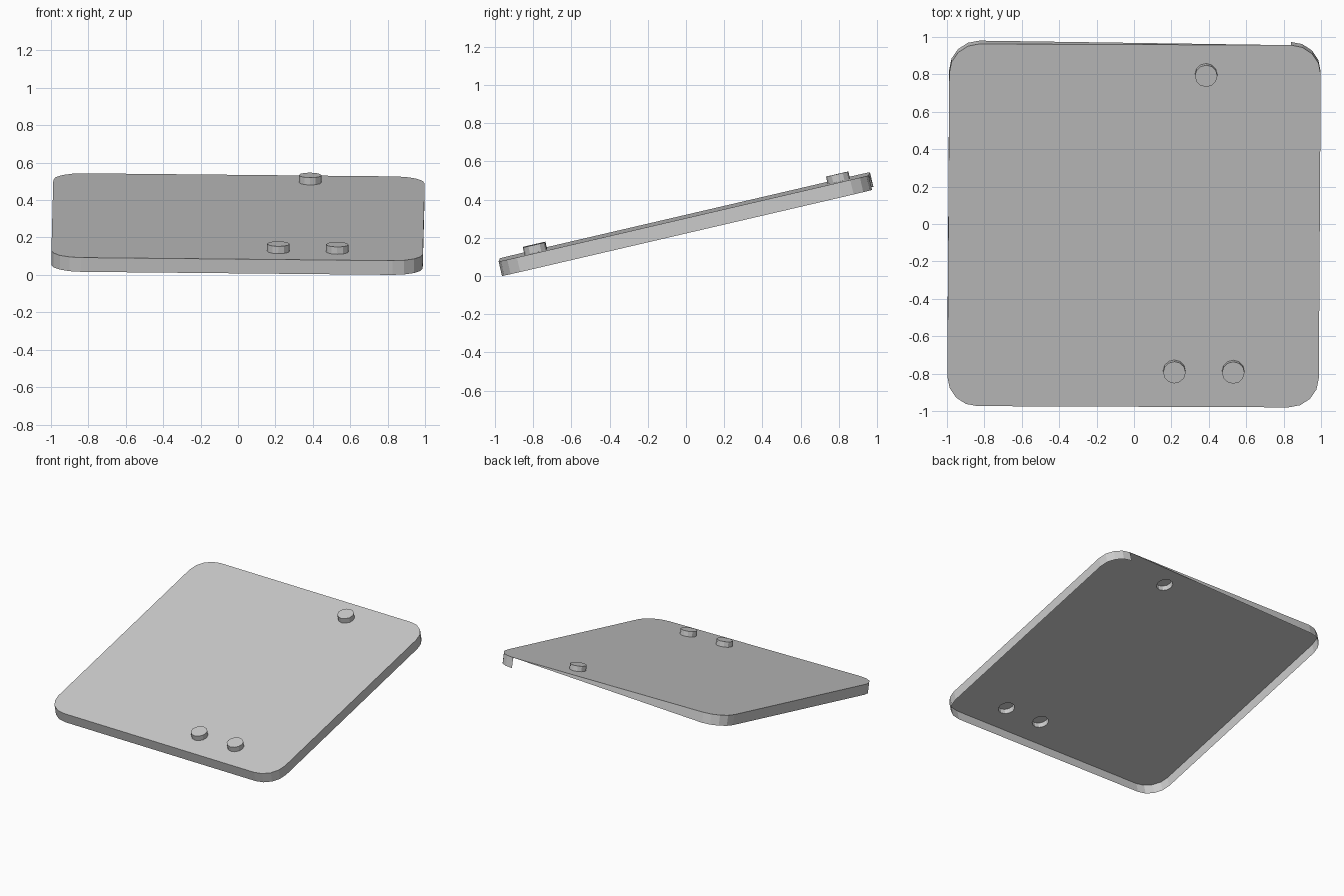
import bpy, bmesh
from math import radians, cos, sin, pi
from mathutils import Matrix, Vector

if "Cube" in bpy.data.objects:
    bpy.data.objects.remove(bpy.data.objects["Cube"])

HALF_X, HALF_Y, RADIUS, SKIRT = 0.993, 0.994, 0.16, 0.078
STUD_R, STUD_H, SIDES, STEPS = 0.06, 0.04, 12, 4
STUDS = [(0.38, 0.832), (0.22, -0.796), (0.535, -0.796)]

tilt = (Matrix.Rotation(radians(13.1), 4, 'X')
        @ Matrix.Rotation(radians(0.5), 4, 'Y')
        @ Matrix.Rotation(radians(-0.35), 4, 'Z'))


def circle(cx, cy, z=0.0):
    return [(cx + STUD_R * cos(2 * pi * i / SIDES),
             cy + STUD_R * sin(2 * pi * i / SIDES), z) for i in range(SIDES)]


def outline():
    # rounded rectangle, counter-clockwise, starting at the right edge's back end
    pts = []
    for k, (sx, sy) in enumerate([(1, 1), (-1, 1), (-1, -1), (1, -1)]):
        for i in range(STEPS + 1):
            a = (k + i / STEPS) * pi / 2
            pts.append((sx * (HALF_X - RADIUS) + RADIUS * cos(a),
                        sy * (HALF_Y - RADIUS) + RADIUS * sin(a), 0))
    return pts


def add_ring(bm, pts):
    verts = [bm.verts.new(p) for p in pts]
    edges = [bm.edges.new((v, verts[(i + 1) % len(verts)])) for i, v in enumerate(verts)]
    return verts, edges


def finish(bm, name):
    mesh = bpy.data.meshes.new(name)
    bm.to_mesh(mesh)
    bm.free()
    obj = bpy.data.objects.new(name, mesh)
    bpy.context.collection.objects.link(obj)
    mesh.transform(tilt)
    return obj


# top plate with a hole under every hollow stud
bm = bmesh.new()
rim, edges = add_ring(bm, outline())
for x, y in STUDS:
    edges += add_ring(bm, circle(x, y))[1]
bmesh.ops.triangle_fill(bm, use_beauty=True, edges=edges, normal=(0, 0, 1))
for f in bm.faces:
    f.normal_update()
    if f.normal.z < 0:
        f.normal_flip()

# skirt around the rim; the back edge only keeps a tapering triangle
low = [bm.verts.new(v.co - Vector((0, 0, SKIRT))) for v in rim]
for i in range(len(rim)):
    j = (i + 1) % len(rim)
    if i == STEPS:
        bm.faces.new((rim[i], low[j], rim[j])).normal_flip()
        bm.faces.ensure_lookup_table()
        bm.faces[-1].normal_flip()
        bm.faces[-1].normal_flip()
        bm.faces[-1].normal_flip()
    else:
        bm.faces.new((rim[i], low[i], low[j], rim[j])).normal_flip()
        bm.faces.ensure_lookup_table()
        bm.faces[-1].normal_flip()
parts = [finish(bm, "tilted_plate")]

# hollow studs, open at the bottom
for n, (x, y) in enumerate(STUDS, 1):
    bm = bmesh.new()
    base = [bm.verts.new(p) for p in circle(x, y)]
    top = [bm.verts.new(p) for p in circle(x, y, STUD_H)]
    bm.faces.new(top)
    for i in range(SIDES):
        j = (i + 1) % SIDES
        bm.faces.new((base[i], base[j], top[j], top[i]))
    parts.append(finish(bm, f"stud_{n}"))

# centre in x and y and stand on the ground
cos_all = [v.co for o in parts for v in o.data.vertices]
lo = [min(c[k] for c in cos_all) for k in range(3)]
hi = [max(c[k] for c in cos_all) for k in range(3)]
shift = Matrix.Translation((-(lo[0] + hi[0]) / 2, -(lo[1] + hi[1]) / 2, -lo[2]))
for o in parts:
    o.data.transform(shift)
